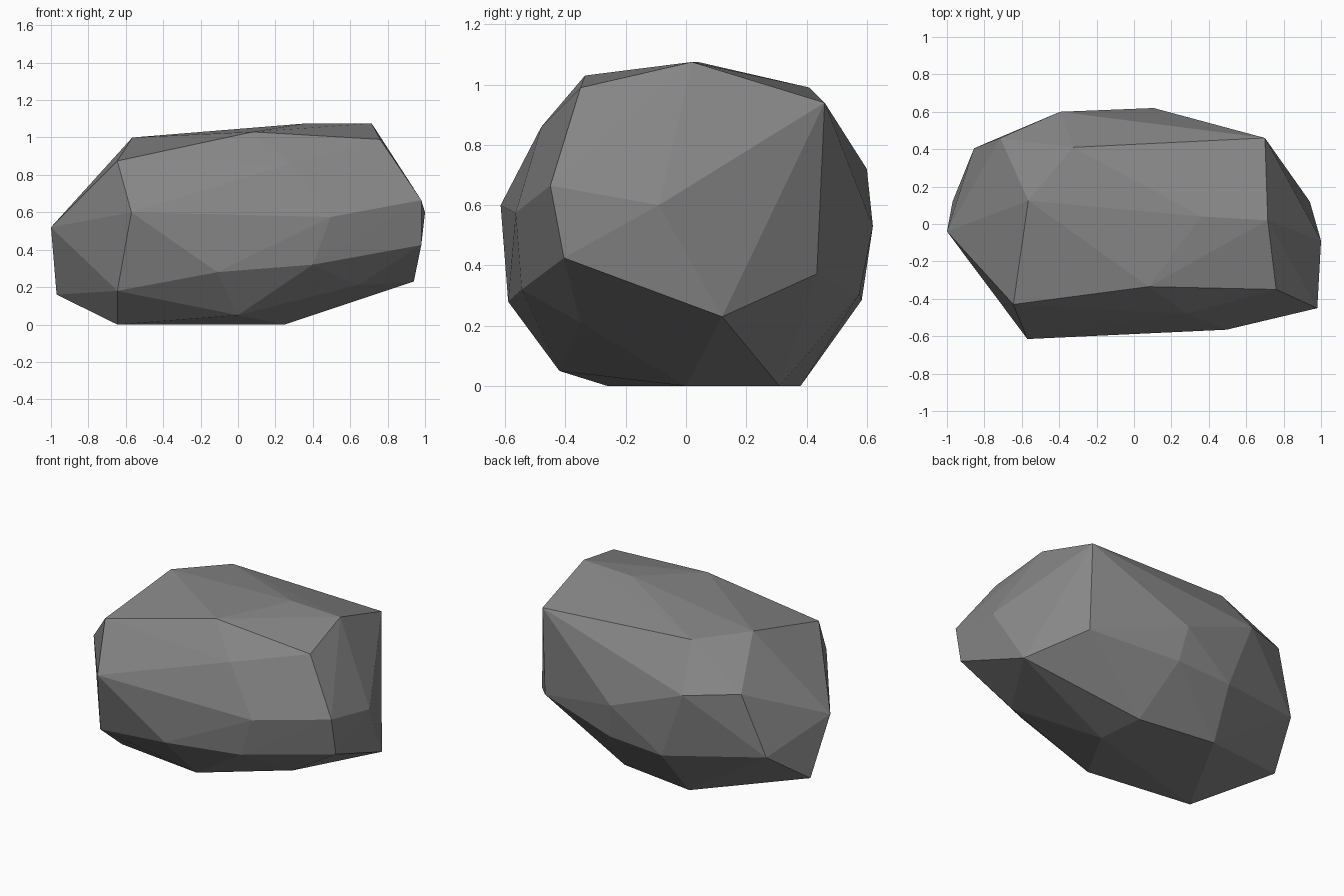
import bpy
import bmesh

# Single stone colour
stone = bpy.data.materials.new("stone_grey")
stone.diffuse_color = (0.24, 0.24, 0.24, 1.0)

# Corner points of the chiselled boulder, grouped by region
base = [(-.645, -.26, 0), (.25, 0, 0), (.22, .31, 0), (-.29, .38, 0)]
low = [(0, -.42, .05), (.64, -.35, .21), (.94, .12, .23), (-.97, .12, .16),
       (-.645, -.48, .18), (-.11, -.59, .28), (.40, -.545, .32),
       (.70, .434, .372), (.14, .575, .305), (-.235, .583, .285),
       (-.855, .405, .37)]
middle = [(-1, -.04, .52), (-.57, -.615, .60), (.495, -.565, .575),
          (.98, -.405, .425), (.98, -.45, .665), (1, -.09, .60),
          (.105, .62, .53), (-.395, .60, .72), (-.715, .46, .76)]
crown = [(-.645, -.43, .875), (.28, -.48, .86), (.70, .46, .94),
         (-.565, .125, 1.0), (-.325, .41, .99), (.08, -.335, 1.03),
         (.76, -.35, .99), (.715, .02, 1.075), (.36, .04, 1.075)]

# Wrap the points in a faceted convex skin
bm = bmesh.new()
for p in base + low + middle + crown:
    bm.verts.new(p)
hull = bmesh.ops.convex_hull(bm, input=bm.verts[:])
loose = [v for v in bm.verts if not v.link_faces]
bmesh.ops.delete(bm, geom=loose, context='VERTS')
bmesh.ops.recalc_face_normals(bm, faces=bm.faces[:])
for f in bm.faces:
    f.smooth = False

mesh = bpy.data.meshes.new("boulder")
bm.to_mesh(mesh)
bm.free()
mesh.materials.append(stone)
boulder = bpy.data.objects.new("boulder", mesh)
bpy.context.collection.objects.link(boulder)
